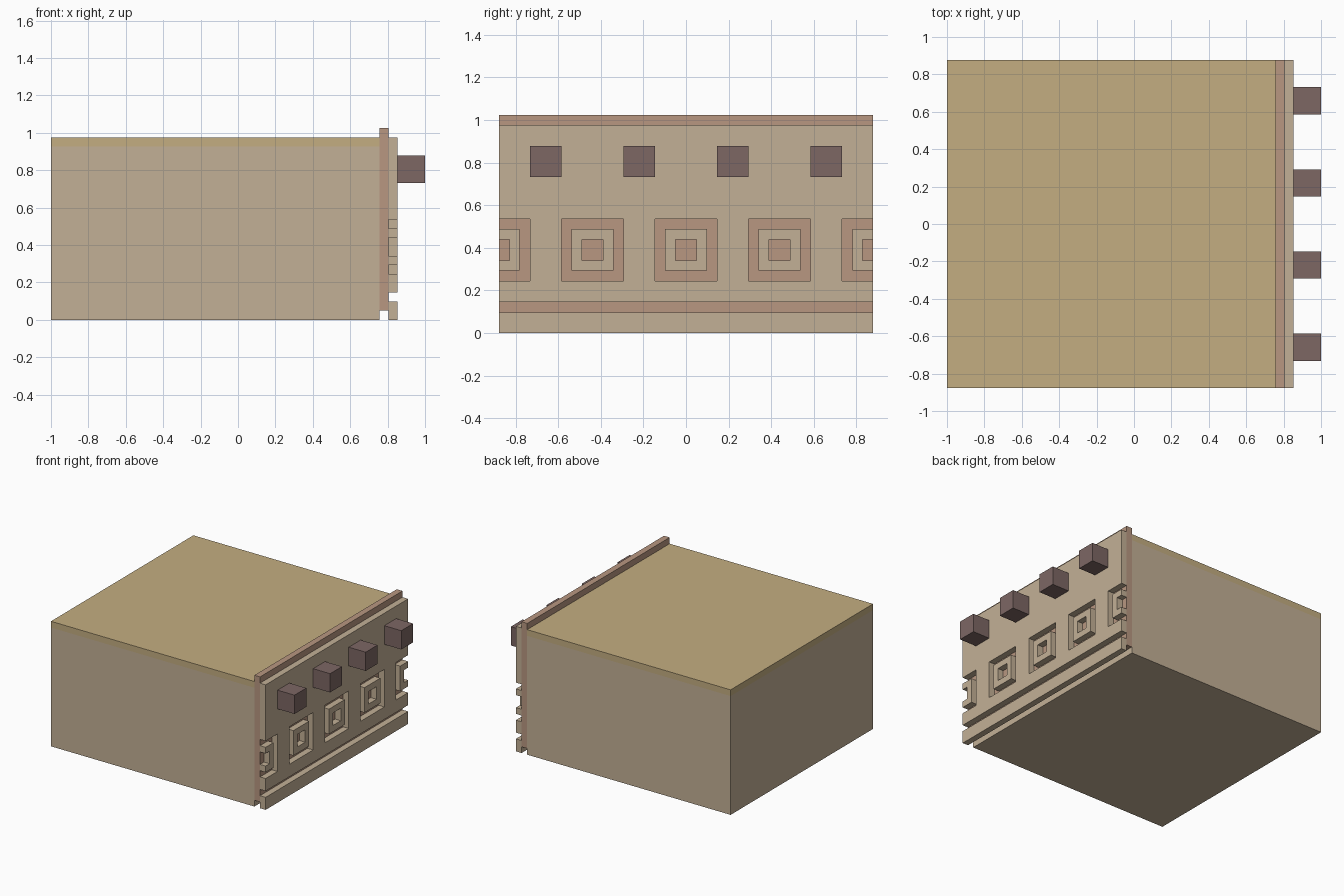
import bpy, bmesh
from mathutils import Vector

if "Cube" in bpy.data.objects:
    bpy.data.objects.remove(bpy.data.objects["Cube"])

U = 2 / 41  # the whole model sits on a 41-unit grid


def material(name, color):
    m = bpy.data.materials.new(name)
    m.diffuse_color = (*color, 1)
    m.use_nodes = True
    m.node_tree.nodes["Principled BSDF"].inputs["Base Color"].default_value = m.diffuse_color
    return m


PLASTER = material("plaster", (0.545, 0.434, 0.306))
CLAY = material("clay", (0.48, 0.31, 0.22))
ROOF = material("roof", (0.55, 0.42, 0.22))
WOOD = material("wood", (0.205, 0.135, 0.127))


def finish(bm, name, mat):
    bmesh.ops.recalc_face_normals(bm, faces=bm.faces)
    me = bpy.data.meshes.new(name)
    bm.to_mesh(me)
    bm.free()
    me.materials.append(mat)
    ob = bpy.data.objects.new(name, me)
    bpy.context.collection.objects.link(ob)
    return ob


def box(name, mat, x, y, z):
    """Box from (min, max) ranges in grid units; x is counted from the back wall."""
    bm = bmesh.new()
    bmesh.ops.create_cube(bm, size=1)
    for v in bm.verts:
        v.co = Vector([(a + (b - a) * (c + 0.5)) * U
                       for (a, b), c in zip((x, y, z), v.co)])
        v.co.x -= 1
    return finish(bm, name, mat)


# Building body, roof and raised backing panel
box("wall_body", PLASTER, (0, 36), (-18, 18), (0, 19))
box("roof_slab", ROOF, (0, 36), (-18, 18), (19, 20))
box("backing_panel", CLAY, (36, 37), (-18, 18), (1, 21))


def is_solid(y, z):
    """Facing pattern: one groove and a row of concentric square cutouts."""
    if 2 < z < 3:
        return False
    dy = abs((y + 4.5) % 9 - 4.5)
    d = max(dy, abs(z - 8))
    return d > 3 or 1 < d < 2


# Patterned facing: keep the solid cells, then extrude outward
bm = bmesh.new()
grid = {(j, k): bm.verts.new((37 * U - 1, j * U, k * U))
        for j in range(-18, 19) for k in range(21)}
for j in range(-18, 18):
    for k in range(20):
        if is_solid(j + 0.5, k + 0.5):
            bm.faces.new([grid[j, k], grid[j + 1, k], grid[j + 1, k + 1], grid[j, k + 1]])
bmesh.ops.delete(bm, geom=[v for v in bm.verts if not v.link_faces], context='VERTS')
ext = bmesh.ops.extrude_face_region(bm, geom=bm.faces[:], use_keep_orig=True)
bmesh.ops.translate(bm, vec=(U, 0, 0),
                    verts=[g for g in ext["geom"] if isinstance(g, bmesh.types.BMVert)])
bmesh.ops.recalc_face_normals(bm, faces=bm.faces)
bmesh.ops.dissolve_limit(bm, angle_limit=0.02, verts=bm.verts, edges=bm.edges)
finish(bm, "patterned_facing", PLASTER)

# Projecting beam ends
for n, y in enumerate((-15, -6, 3, 12), 1):
    box(f"beam_end_{n}", WOOD, (38, 41), (y, y + 3), (15, 18))
